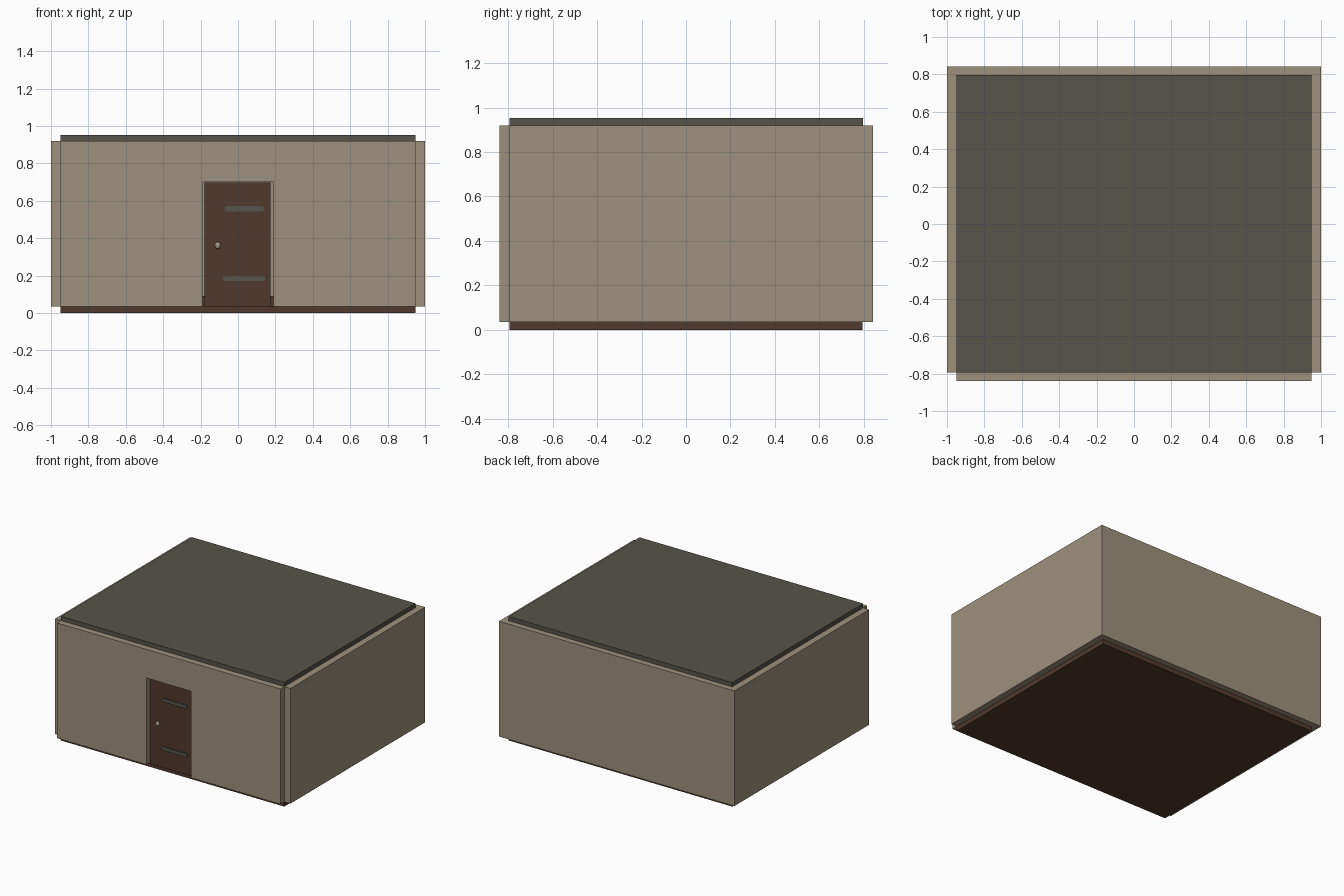
import bpy, bmesh, math

if "Cube" in bpy.data.objects:
    bpy.data.objects.remove(bpy.data.objects["Cube"])

def material(name, rgb):
    m = bpy.data.materials.new(name)
    lin = [(c / 255 / 12.92 if c < 11 else ((c / 255 + 0.055) / 1.055) ** 2.4) for c in rgb]
    m.diffuse_color = (*lin, 1)
    m.use_nodes = True
    m.node_tree.nodes["Principled BSDF"].inputs["Base Color"].default_value = m.diffuse_color
    return m

PLASTER = material("beige plaster", (157, 145, 124))
SLATE = material("dark grey", (87, 83, 75))
WOOD = material("brown wood", (82, 57, 44))
BRASS = material("pale metal", (165, 150, 130))

def make(name, bm, mat):
    bmesh.ops.recalc_face_normals(bm, faces=bm.faces)
    me = bpy.data.meshes.new(name)
    bm.to_mesh(me)
    bm.free()
    me.materials.append(mat)
    ob = bpy.data.objects.new(name, me)
    bpy.context.collection.objects.link(ob)
    return ob

def box(name, mat, x0, x1, y0, y1, z0, z1):
    bm = bmesh.new()
    bmesh.ops.create_cube(bm, size=1)
    for v in bm.verts:
        v.co = (x1 if v.co.x > 0 else x0, y1 if v.co.y > 0 else y0, z1 if v.co.z > 0 else z0)
    return make(name, bm, mat)

def panel(name, mat, outline, y0, y1):
    """Extrude an x-z outline along y."""
    bm = bmesh.new()
    f = bm.faces.new([bm.verts.new((x, y0, z)) for x, z in outline])
    ext = bmesh.ops.extrude_face_region(bm, geom=[f])
    for v in ext["geom"]:
        if isinstance(v, bmesh.types.BMVert):
            v.co.y = y1
    return make(name, bm, mat)

Z0, Z1 = 0.035, 0.92
# Floor and roof slabs
box("floor", WOOD, -0.95, 0.95, -0.795, 0.795, 0, Z0)
box("roof", SLATE, -0.95, 0.95, -0.793, 0.797, Z1, 0.953)

# Walls
box("back_wall", PLASTER, -1, 1, 0.795, 0.842, Z0, Z1)
for side, s in (("left", -1), ("right", 1)):
    a, b = sorted((s * 0.95, s))
    box(side + "_wall", PLASTER, a, b, -0.793, 0.795, Z0, Z1)
panel("front_wall", PLASTER,
      [(-0.95, Z0), (-0.19, Z0), (-0.19, 0.70), (0.19, 0.70), (0.19, Z0),
       (0.95, Z0), (0.95, Z1), (-0.95, Z1)], -0.84, -0.793)

# Skirting boards inside the room
box("back_skirting", WOOD, -0.95, 0.95, 0.78, 0.795, Z0, 0.09)
for side, s in (("left", -1), ("right", 1)):
    a, b = sorted((s * 0.935, s * 0.95))
    box(side + "_skirting", WOOD, a, b, -0.793, 0.78, Z0, 0.09)
    a, b = sorted((s * 0.19, s * 0.935))
    box(side + "_front_skirting", WOOD, a, b, -0.793, -0.778, Z0, 0.09)

# Door, slightly recessed, with small gaps at its sides
box("door", WOOD, -0.178, 0.174, -0.815, -0.79, Z0, 0.698)

# Round-ended hinge straps
def strap(name, x0, x1, z, r):
    pts = []
    for cx, start in ((x1 - r, -90), (x0 + r, 90)):
        for i in range(7):
            t = math.radians(start + i * 30)
            pts.append((cx + r * math.cos(t), z + r * math.sin(t)))
    panel(name, SLATE, pts, -0.823, -0.815)

strap("upper_strap", -0.073, 0.141, 0.557, 0.014)
strap("lower_strap", -0.083, 0.145, 0.185, 0.014)

# Door knob
bm = bmesh.new()
bmesh.ops.create_uvsphere(bm, u_segments=12, v_segments=8, radius=1)
for v in bm.verts:
    v.co = (-0.108 + v.co.x * 0.016, -0.82 + v.co.y * 0.014, 0.362 + v.co.z * 0.019)
make("door_knob", bm, BRASS)
